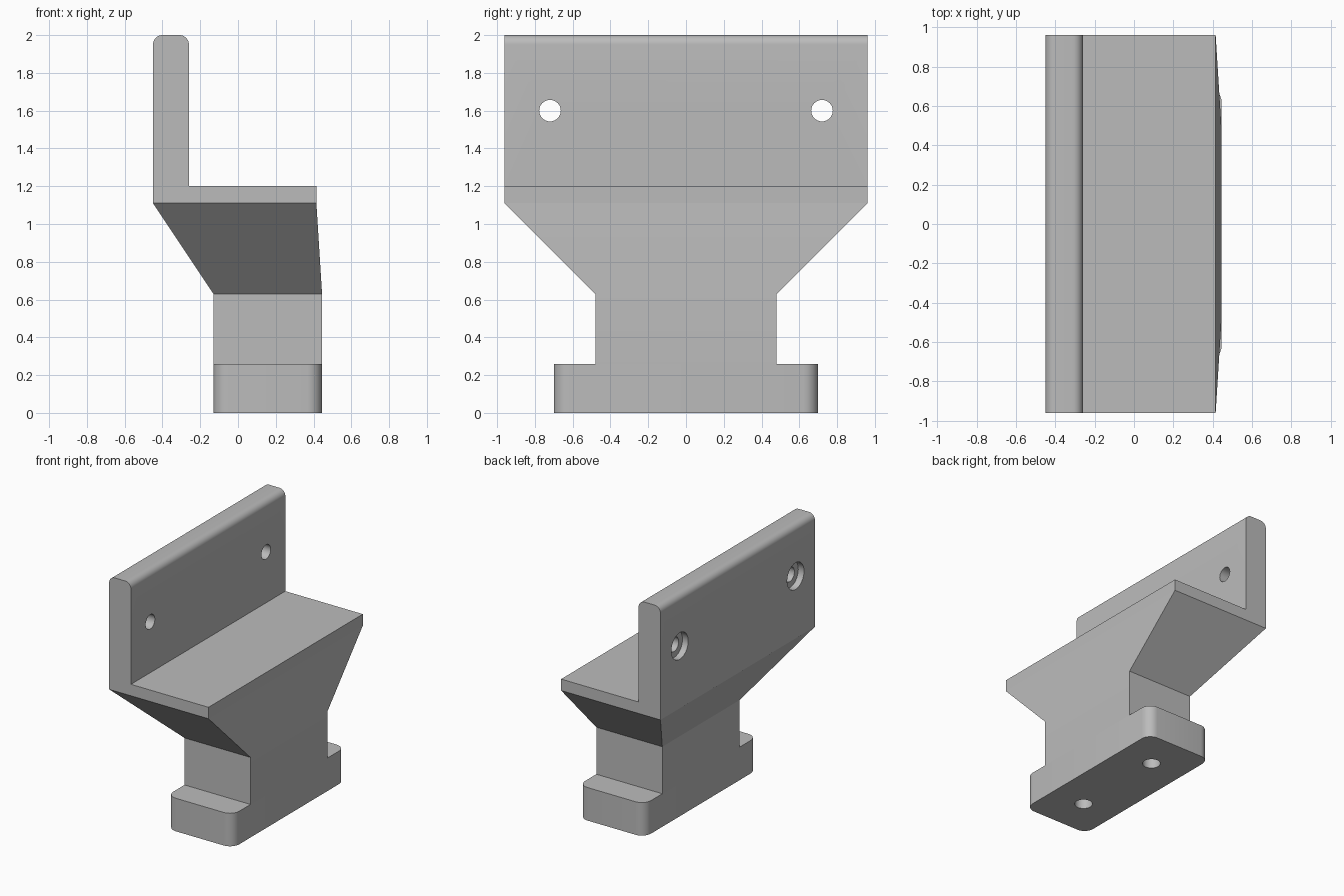
import bpy
import bmesh
from math import cos, sin, pi
from mathutils import Vector

cube = bpy.data.objects.get("Cube")
if cube:
    bpy.data.objects.remove(cube)

grey = bpy.data.materials.new("plain grey")
grey.use_nodes = True
colour = (0.5, 0.5, 0.5, 1)
grey.diffuse_color = colour
grey.node_tree.nodes["Principled BSDF"].inputs["Base Color"].default_value = colour


def make_object(name, bm):
    bmesh.ops.recalc_face_normals(bm, faces=bm.faces)
    mesh = bpy.data.meshes.new(name)
    bm.to_mesh(mesh)
    bm.free()
    obj = bpy.data.objects.new(name, mesh)
    bpy.context.collection.objects.link(obj)
    mesh.materials.append(grey)
    return obj


def rounded(corners, steps=8):
    """Outline from (u, v, radius) right-angle corners; radius 0 stays sharp."""
    points = []
    for i, (u, v, r) in enumerate(corners):
        p = Vector((u, v))
        if r == 0:
            points.append(p)
            continue
        before = (Vector(corners[i - 1][:2]) - p).normalized()
        after = (Vector(corners[(i + 1) % len(corners)][:2]) - p).normalized()
        centre = p + (before + after) * r
        for k in range(steps + 1):
            a = k / steps * pi / 2
            points.append(centre - after * r * cos(a) - before * r * sin(a))
    return points


def prism(name, outline, place, depth):
    bm = bmesh.new()
    face = bm.faces.new([bm.verts.new(place(u, v)) for u, v in outline])
    extruded = bmesh.ops.extrude_face_region(bm, geom=[face])["geom"]
    moved = [g for g in extruded if isinstance(g, bmesh.types.BMVert)]
    bmesh.ops.translate(bm, verts=moved, vec=depth)
    return make_object(name, bm)


def drill(obj, start, axis, radius, length):
    """Cut a round hole from start along axis."""
    direction = Vector(axis)
    bm = bmesh.new()
    bmesh.ops.create_cone(bm, cap_ends=True, segments=32,
                          radius1=radius, radius2=radius, depth=length)
    bm.transform(direction.to_track_quat("Z", "Y").to_matrix().to_4x4())
    bmesh.ops.translate(bm, verts=bm.verts, vec=Vector(start) + direction * length / 2)
    cutter = make_object("hole_cutter", bm)
    cutter.hide_render = True
    mod = obj.modifiers.new("hole", "BOOLEAN")
    mod.operation = "DIFFERENCE"
    mod.solver = "EXACT"
    mod.object = cutter
    bpy.context.view_layer.objects.active = obj
    bpy.ops.object.modifier_apply(modifier=mod.name)
    bpy.data.objects.remove(cutter)


# Main sizes
half_width = 0.96
back, front = -0.45, 0.415
neck_back, neck_front, neck_half = -0.13, 0.445, 0.48
base_half, base_top = 0.70, 0.26
neck_top, shelf_bottom, shelf_top = 0.63, 1.11, 1.20
wall_face = -0.26

# Shelf and upright wall, one L-shaped section
bracket = prism(
    "shelf_and_wall",
    rounded([(back, shelf_bottom, 0), (front, shelf_bottom, 0),
             (front, shelf_top, 0), (wall_face, shelf_top, 0),
             (wall_face, 2, 0.05), (back, 2, 0.05)]),
    lambda u, v: (u, -half_width, v), (0, 2 * half_width, 0))

# Neck flaring out to the shelf
bm = bmesh.new()
rings = []
for x0, x1, half, z in ((neck_back, neck_front, neck_half, base_top),
                        (neck_back, neck_front, neck_half, neck_top),
                        (back, front, half_width, shelf_bottom)):
    rings.append([bm.verts.new(p) for p in ((x0, -half, z), (x1, -half, z),
                                            (x1, half, z), (x0, half, z))])
for low, high in zip(rings, rings[1:]):
    for i in range(4):
        j = (i + 1) % 4
        bm.faces.new((low[i], low[j], high[j], high[i]))
bm.faces.new(rings[0])
bm.faces.new(rings[-1])
neck = make_object("flared_neck", bm)

# Foot block with rounded upright corners
foot = prism(
    "foot_block",
    rounded([(neck_back, -base_half, 0.08), (neck_front, -base_half, 0.08),
             (neck_front, base_half, 0.08), (neck_back, base_half, 0.08)]),
    lambda u, v: (u, v, 0), (0, 0, base_top))

# Countersunk wall holes and blind holes under the foot
foot_x = (neck_back + neck_front) / 2
for side in (-1, 1):
    drill(bracket, (back - 0.1, side * 0.72, 1.6), (1, 0, 0), 0.057, 0.4)
    drill(bracket, (back - 0.1, side * 0.72, 1.6), (1, 0, 0), 0.105, 0.15)
    for part in (foot, neck):
        drill(part, (foot_x, side * 0.385, -0.1), (0, 0, 1), 0.065, 0.45)

# Smooth the round parts, keep edges sharp
for obj in (bracket, neck, foot):
    bpy.ops.object.select_all(action="DESELECT")
    obj.select_set(True)
    bpy.context.view_layer.objects.active = obj
    bpy.ops.object.shade_smooth_by_angle()
